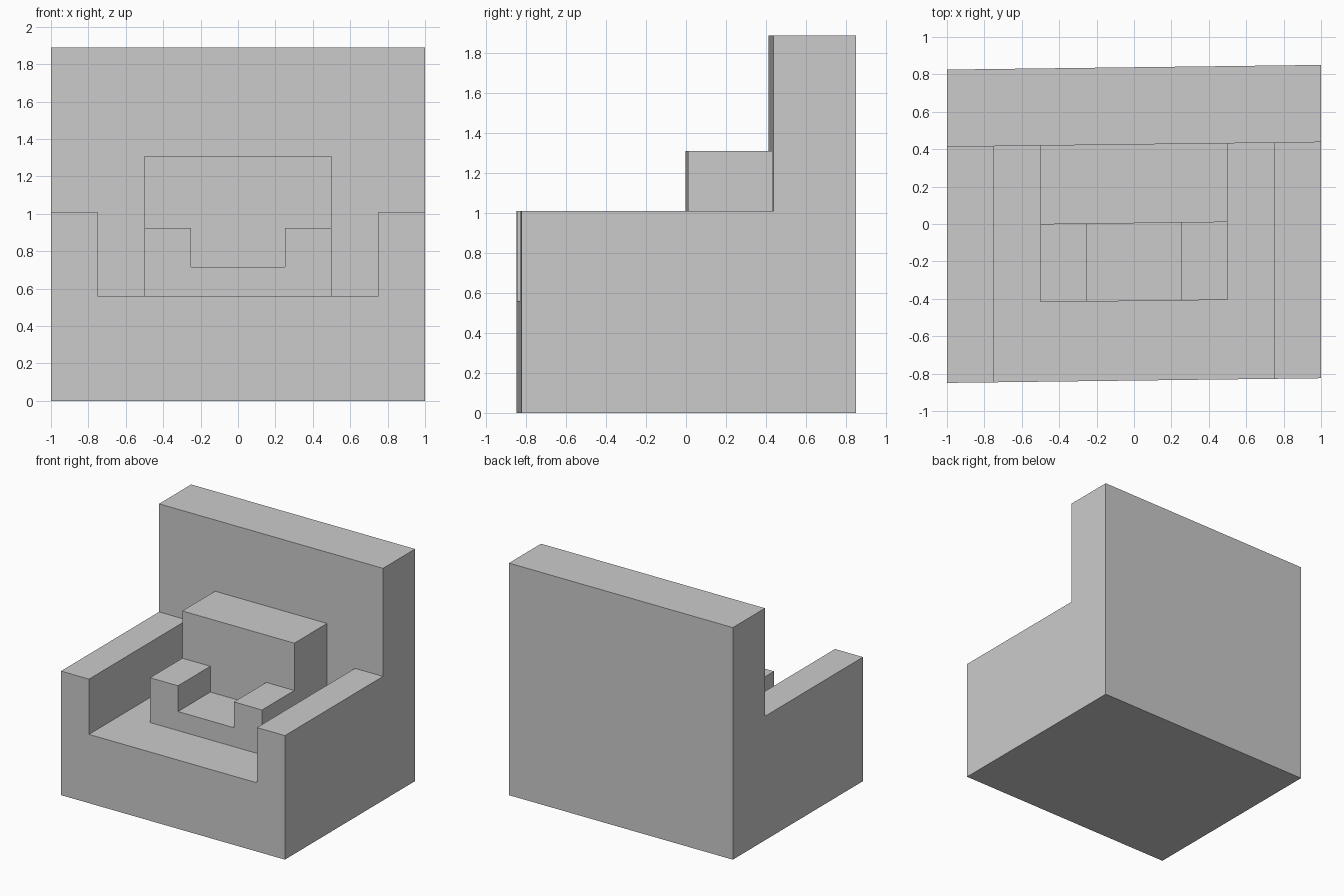
import bpy, bmesh
from mathutils import Vector

if "Cube" in bpy.data.objects:
    bpy.data.objects.remove(bpy.data.objects["Cube"])

W, FRONT, BACK = 1.0, -0.837, 0.838      # half width, front and rear
SEAT_Z = 0.56
SLANT = 0.0125                           # the plan is very slightly skewed
X_CUTS = (-0.75, -0.5, -0.25, 0.25, 0.5, 0.75)
Y_CUTS = (-0.412, 0.004, 0.425)          # small front, small back, big back


def height(x, y):
    """Top height of the nested armchairs at a plan position."""
    x = abs(x)
    if y > 0.425:
        return 1.89                      # big backrest
    if x > 0.75:
        return 1.01                      # big armrests
    if x < 0.5 and y > 0.004:
        return 1.31                      # small backrest
    if x < 0.5 and y > -0.412:
        return 0.925 if x > 0.25 else 0.715   # small armrests, small seat
    return SEAT_Z                        # big seat


# Base block, cut along the plan lines of the parts
bm = bmesh.new()
bmesh.ops.create_cube(bm, size=1)
for v in bm.verts:
    v.co = Vector((2 * W * v.co.x,
                   FRONT + (v.co.y + 0.5) * (BACK - FRONT),
                   (v.co.z + 0.5) * SEAT_Z))
planes = [((x, 0, 0), (1, 0, 0)) for x in X_CUTS]
planes += [((0, y, 0), (0, 1, 0)) for y in Y_CUTS]
for co, no in planes:
    bmesh.ops.bisect_plane(bm, geom=bm.verts[:] + bm.edges[:] + bm.faces[:],
                           plane_co=co, plane_no=no)

# Raise seats, arms and backs level by level, so no hidden walls remain
z = SEAT_Z
for level in (0.715, 0.925, 1.01, 1.31, 1.89):
    bm.normal_update()
    tops = []
    for f in bm.faces:
        c = f.calc_center_median()
        if abs(f.normal.z) > 0.9 and abs(c.z - z) < 1e-4 and height(c.x, c.y) > z + 1e-4:
            tops.append(f)
    new = bmesh.ops.extrude_face_region(bm, geom=tops)["geom"]
    bmesh.ops.delete(bm, geom=[f for f in tops if f.is_valid], context='FACES')
    for v in new:
        if isinstance(v, bmesh.types.BMVert):
            v.co.z = level
    z = level

# Clean flat faces, then skew the plan
bmesh.ops.recalc_face_normals(bm, faces=bm.faces[:])
bmesh.ops.dissolve_limit(bm, angle_limit=0.01, verts=bm.verts[:], edges=bm.edges[:])
for v in bm.verts:
    v.co.y += SLANT * v.co.x

mesh = bpy.data.meshes.new("nested_armchair")
bm.to_mesh(mesh)
bm.free()
bpy.context.collection.objects.link(bpy.data.objects.new("nested_armchair", mesh))
